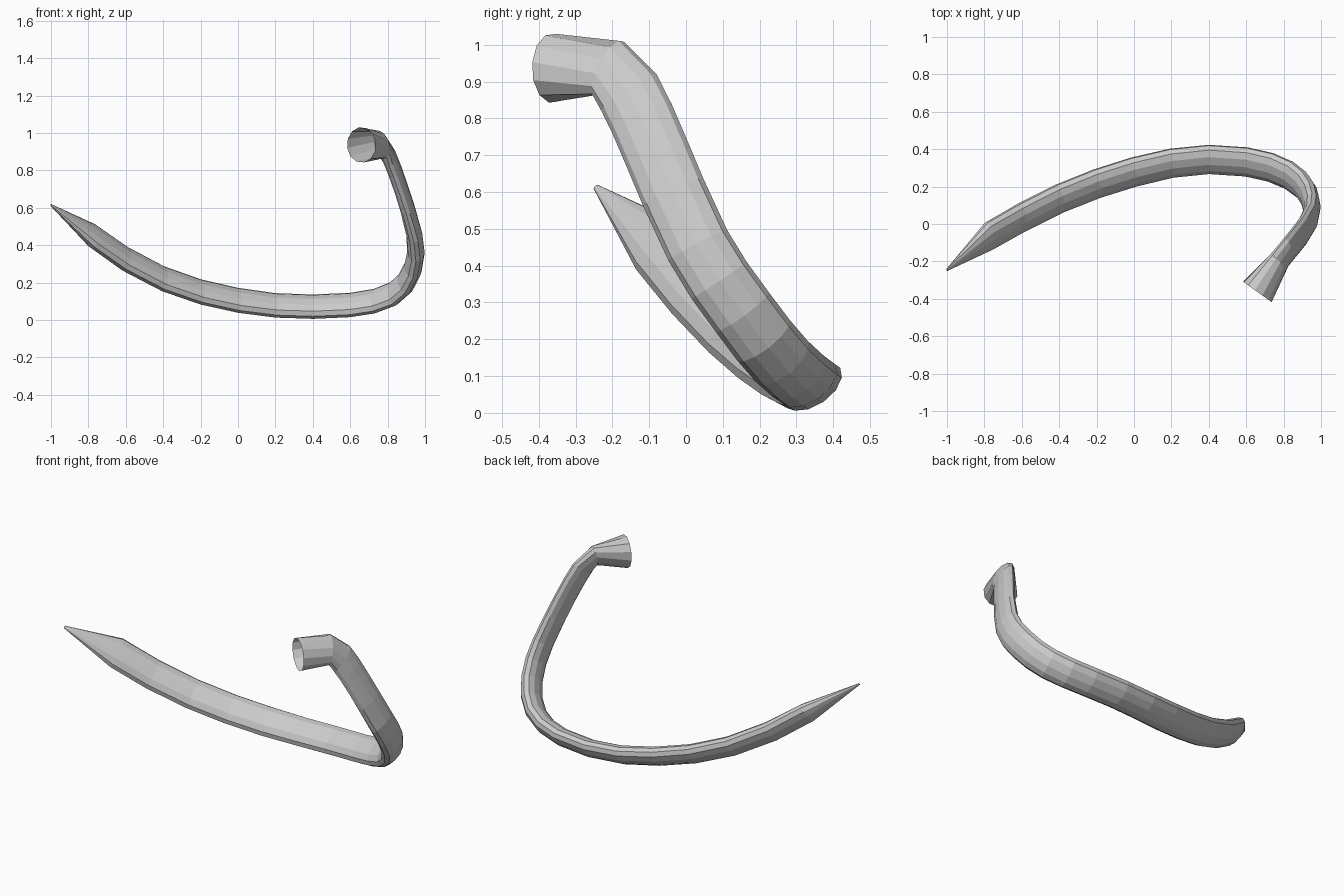
import bpy, bmesh, math
from mathutils import Vector

SIDES = 12
WIDE = Vector((0, 0.82, 0.57))   # normal of the hook's tilted plane

# centre line: x, y, z, half width across the plane, half thickness in the plane
PATH = [
    (-1.00, -0.245, 0.614, 0.008, 0.004),   # pointed tip
    (-0.775, -0.065, 0.448, 0.092, 0.047),
    (-0.60, 0.035, 0.325, 0.092, 0.050),
    (-0.40, 0.135, 0.220, 0.092, 0.050),
    (-0.20, 0.215, 0.150, 0.092, 0.050),
    (0.00, 0.278, 0.105, 0.092, 0.050),
    (0.20, 0.325, 0.078, 0.090, 0.050),
    (0.40, 0.345, 0.071, 0.090, 0.050),
    (0.60, 0.332, 0.080, 0.090, 0.050),
    (0.73, 0.303, 0.101, 0.090, 0.050),
    (0.83, 0.260, 0.140, 0.090, 0.050),
    (0.895, 0.210, 0.198, 0.090, 0.050),
    (0.935, 0.152, 0.275, 0.090, 0.049),
    (0.951, 0.090, 0.360, 0.090, 0.047),
    (0.943, 0.032, 0.455, 0.090, 0.043),
    (0.905, -0.035, 0.600, 0.090, 0.039),
    (0.873, -0.077, 0.700, 0.090, 0.037),
    (0.838, -0.120, 0.800, 0.090, 0.037),
    (0.810, -0.155, 0.870, 0.090, 0.037),
    (0.768, -0.212, 0.937, 0.088, 0.045),
    (0.660, -0.363, 0.936, 0.095, 0.095),   # round open socket
]

# sweep an elliptical ring along the path
pts = [Vector(p[:3]) for p in PATH]
bm = bmesh.new()
rings = []
for i, (x, y, z, a, b) in enumerate(PATH):
    t = (pts[min(i + 1, len(pts) - 1)] - pts[max(i - 1, 0)]).normalized()
    u = (WIDE - t * WIDE.dot(t)).normalized()
    v = t.cross(u)
    rings.append([bm.verts.new(pts[i] + u * a * math.cos(k * math.tau / SIDES)
                               + v * b * math.sin(k * math.tau / SIDES))
                  for k in range(SIDES)])
for r, s in zip(rings, rings[1:]):
    for k in range(SIDES):
        n = (k + 1) % SIDES
        bm.faces.new((r[k], r[n], s[n], s[k]))

# close the tip, leave the socket open
bm.faces.new(rings[0][::-1])
bmesh.ops.recalc_face_normals(bm, faces=bm.faces)

mesh = bpy.data.meshes.new("curved_hook")
bm.to_mesh(mesh)
bm.free()
bpy.context.collection.objects.link(bpy.data.objects.new("curved_hook", mesh))
